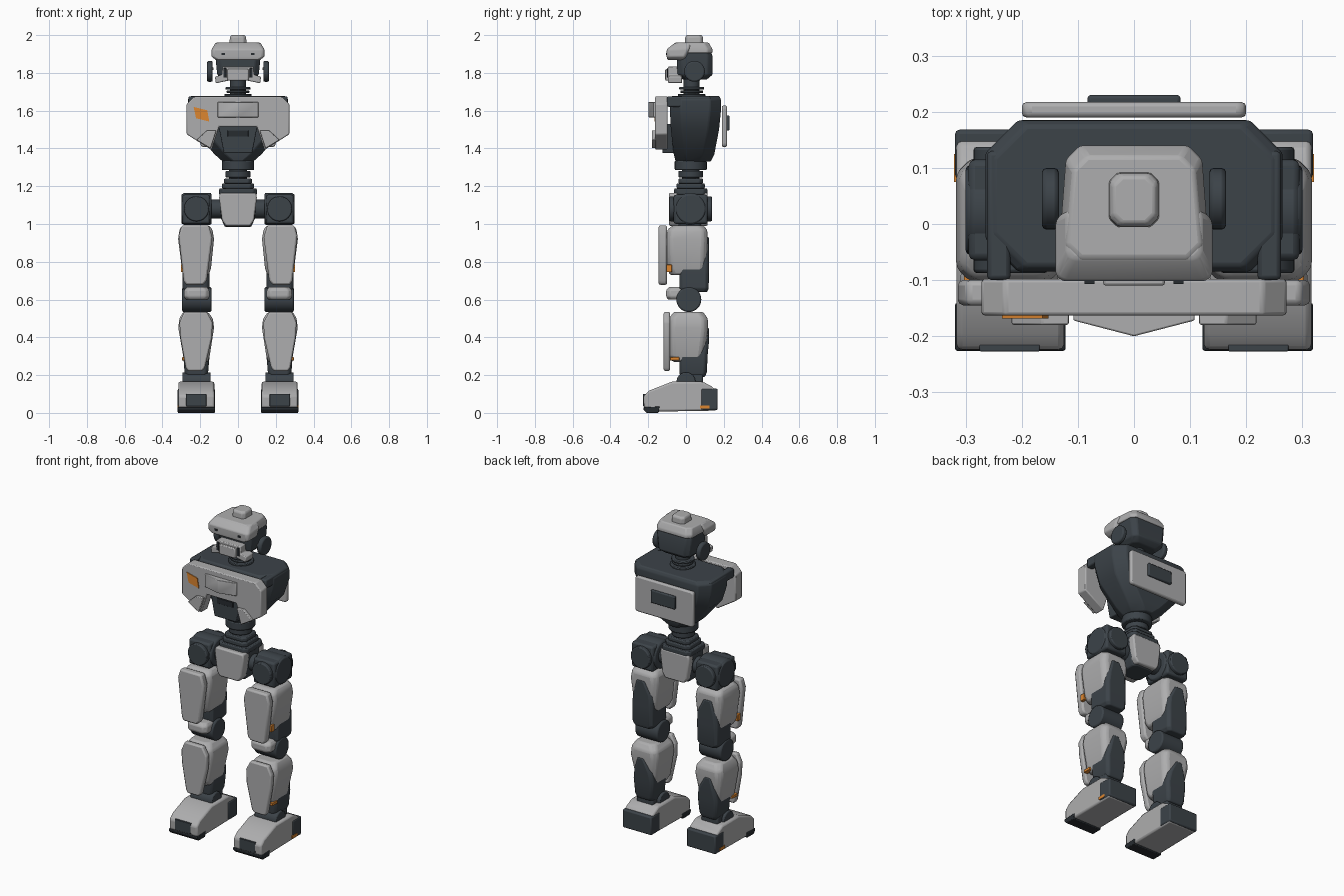
import bpy, bmesh, math
from mathutils import Matrix, Vector


def material(name, rgb):
    m = bpy.data.materials.new(name)
    m.diffuse_color = (*rgb, 1)
    return m


LIGHT = material("light grey", (0.42, 0.42, 0.425))
DARK = material("dark slate", (0.045, 0.056, 0.066))
BLACK = material("near black", (0.02, 0.025, 0.03))
ORANGE = material("orange", (0.72, 0.24, 0.03))


def finish(name, bm, mat, bevel=0.0, mirror=False):
    bmesh.ops.recalc_face_normals(bm, faces=bm.faces)
    me = bpy.data.meshes.new(name)
    bm.to_mesh(me)
    bm.free()
    me.materials.append(mat)
    ob = bpy.data.objects.new(name, me)
    bpy.context.collection.objects.link(ob)
    bpy.ops.object.select_all(action='DESELECT')
    ob.select_set(True)
    bpy.context.view_layer.objects.active = ob
    bpy.ops.object.shade_smooth_by_angle(angle=math.radians(30))
    if bevel:
        b = ob.modifiers.new("bevel", 'BEVEL')
        b.width, b.segments, b.limit_method = bevel, 2, 'ANGLE'
        b.angle_limit = math.radians(25)
    if mirror:
        ob.modifiers.new("mirror", 'MIRROR')
    return ob


def loft(name, levels, mat, chamfer=0.02, bevel=0.006, mirror=False, back=1.0):
    """Stack of chamfered rectangles (z, x0, x1, y0, y1); back narrows the rear."""
    bm = bmesh.new()
    rings = []
    for z, x0, x1, y0, y1 in levels:
        c = chamfer
        pts = [(x0 + c, y0), (x1 - c, y0), (x1, y0 + c), (x1 * back, y1 - c),
               (x1 * back - c, y1), (x0 * back + c, y1), (x0 * back, y1 - c), (x0, y0 + c)]
        rings.append([bm.verts.new((x, y, z)) for x, y in pts])
    for a, b in zip(rings, rings[1:]):
        for i in range(8):
            j = (i + 1) % 8
            bm.faces.new((a[i], a[j], b[j], b[i]))
    bm.faces.new(rings[0])
    bm.faces.new(rings[-1])
    return finish(name, bm, mat, bevel, mirror)


def prism(name, axis, pts, a, b, mat, bevel=0.005, mirror=False):
    """Outline extruded along x (points y,z), y (points x,z) or z (points x,y)."""
    bm = bmesh.new()
    put = {'x': lambda p, t: (t, p[0], p[1]), 'y': lambda p, t: (p[0], t, p[1]),
           'z': lambda p, t: (p[0], p[1], t)}[axis]
    r0 = [bm.verts.new(put(p, a)) for p in pts]
    r1 = [bm.verts.new(put(p, b)) for p in pts]
    for i in range(len(pts)):
        j = (i + 1) % len(pts)
        bm.faces.new((r0[i], r0[j], r1[j], r1[i]))
    bm.faces.new(r0)
    bm.faces.new(r1)
    return finish(name, bm, mat, bevel, mirror)


def box(name, x0, x1, y0, y1, z0, z1, mat, bevel=0.005, mirror=False):
    return prism(name, 'z', [(x0, y0), (x1, y0), (x1, y1), (x0, y1)], z0, z1, mat, bevel, mirror)


def drum(name, axis, centre, r, length, mat, bevel=0.006, mirror=False):
    bm = bmesh.new()
    rot = {'x': Matrix.Rotation(math.pi / 2, 4, 'Y'), 'y': Matrix.Rotation(math.pi / 2, 4, 'X'),
           'z': Matrix()}[axis]
    bmesh.ops.create_cone(bm, cap_ends=True, segments=32, radius1=r, radius2=r, depth=length,
                          matrix=Matrix.Translation(Vector(centre)) @ rot)
    return finish(name, bm, mat, bevel, mirror)


def sym(half):
    """Complete a right-hand outline with its left-hand reflection."""
    return half + [(-x, z) for x, z in reversed(half)]


# Head
loft("head_core", [(1.765, -.085, .085, -.02, .11), (1.79, -.11, .11, -.045, .14),
                   (1.89, -.12, .12, -.05, .14), (1.93, -.115, .115, -.05, .125)], DARK, .025)
loft("head_cap", [(1.905, -.135, .135, -.09, .14), (1.925, -.135, .135, -.088, .14),
                  (1.96, -.12, .12, -.06, .12)], LIGHT, .025, back=.9)
loft("brow", [(1.868, -.115, .115, -.098, -.01), (1.885, -.14, .14, -.102, .0),
              (1.925, -.14, .14, -.102, .02), (1.957, -.12, .12, -.062, .03)], LIGHT, .012)
loft("crown_knob", [(1.95, -.045, .045, -.006, .092), (1.99, -.043, .043, -.004, .09),
                    (2.0, -.036, .036, .003, .083)], LIGHT, .015, .004)
box("brow_sensor", .07, .088, -.107, -.10, 1.895, 1.906, BLACK, 0, True)
prism("jaw", 'y', sym([(.082, 1.835), (.085, 1.79), (.122, 1.78), (.118, 1.745), (.045, 1.76)]),
      -.095, -.02, LIGHT)
box("mouth_plate", -.055, .055, -.11, -.085, 1.76, 1.82, LIGHT)
box("jaw_slit", .062, .078, -.1, -.09, 1.775, 1.825, BLACK, .002, True)
drum("ear_disc", 'x', (.149, .045, 1.808), .055, .03, DARK, .008, True)
box("ear_stud", .13, .155, -.004, .009, 1.815, 1.83, LIGHT, .002, True)
box("ear_light", .15, .161, .0, .01, 1.80, 1.815, ORANGE, 0, True)

# Neck
drum("neck", 'z', (0, .03, 1.72), .042, .13, DARK)
for i, (z, r) in enumerate([(1.682, .072), (1.70, .06), (1.718, .066)]):
    drum(f"neck_ring_{i}", 'z', (0, .03, z), r, .014, DARK, .004)

# Torso
loft("chest_core", [(1.33, -.08, .08, -.055, .13), (1.37, -.125, .125, -.065, .15),
                    (1.50, -.235, .235, -.08, .175), (1.60, -.265, .265, -.085, .185),
                    (1.66, -.265, .265, -.085, .185), (1.678, -.25, .25, -.075, .175)], DARK, .058)
prism("chest_plate", 'y', sym([(.23, 1.676), (.272, 1.635), (.272, 1.475), (.14, 1.392),
                               (.10, 1.515)]), -.163, -.098, LIGHT, .006)
prism("chest_wedge", 'z', [(-.108, -.16), (-.108, -.172), (0, -.2), (.108, -.172), (.108, -.16)],
      1.565, 1.645, LIGHT, .003)
prism("chest_pod", 'y', [(.115, 1.495), (.165, 1.495), (.22, 1.445), (.145, 1.40)],
      -.18, -.155, LIGHT, .004, True)
prism("chest_badge", 'y', [(-.235, 1.62), (-.163, 1.602), (-.152, 1.542), (-.222, 1.56)],
      -.168, -.16, ORANGE, 0)
prism("belly_panel", 'y', sym([(.105, 1.53), (.075, 1.375)]), -.125, -.05, DARK)
box("belly_inset", -.055, .055, -.13, -.122, 1.462, 1.495, BLACK, .002)
box("shoulder_mount", .22, .262, -.10, .13, 1.62, 1.676, DARK, .008, True)
prism("back_plate", 'y', sym([(.19, 1.627), (.2, 1.615), (.2, 1.42), (.19, 1.408)]),
      .19, .217, LIGHT, .008)
box("back_vent", -.083, .083, .21, .23, 1.495, 1.575, DARK, .006)

# Waist
drum("waist_collar", 'z', (0, .025, 1.31), .085, .05, DARK)
drum("waist_post", 'z', (0, .025, 1.25), .047, .12, DARK)
drum("waist_ring", 'z', (0, .025, 1.264), .066, .035, DARK)
for i, (z0, z1, w) in enumerate([(1.215, 1.24, .075), (1.188, 1.215, .085), (1.155, 1.188, .1)]):
    loft(f"waist_step_{i}", [(z0, -w, w, .025 - w * .88, .025 + w * .88),
                             (z1, -w, w, .025 - w * .88, .025 + w * .88)], DARK, .02)

# Pelvis
loft("pelvis_core", [(.985, -.07, .07, -.05, .09), (1.03, -.09, .09, -.06, .10),
                     (1.165, -.096, .096, -.06, .10)], DARK, .02)
pelvis_outline = sym([(.095, 1.165), (.1, 1.14), (.085, 1.02), (.065, .99)])
prism("pelvis_front", 'y', pelvis_outline, -.09, -.03, LIGHT, .008)
prism("pelvis_back", 'y', pelvis_outline, .07, .115, LIGHT, .008)
drum("hip_axle", 'x', (.12, .02, 1.08), .05, .11, DARK, 0, True)

# Hips
drum("hip_drum", 'x', (.217, .022, 1.08), .085, .155, DARK, .01, True)
drum("hip_cap", 'x', (.285, .025, 1.08), .08, .03, DARK, .008, True)
drum("hip_motor", 'y', (.22, .025, 1.08), .066, .225, DARK, .006, True)
box("hip_block", .148, .295, -.065, .115, 1.0, 1.155, DARK, .012, True)

# Thighs
loft("thigh_shell", [(.73, .155, .285, -.085, .08), (.765, .143, .297, -.1, .11),
                     (.92, .127, .317, -.103, .115), (.97, .135, .31, -.098, .112),
                     (.993, .155, .295, -.07, .09)], LIGHT, .025, .01, True)
loft("thigh_core", [(.64, .165, .28, -.03, .112), (.66, .152, .293, -.035, .12),
                    (.78, .15, .295, -.035, .122), (.85, .155, .285, -.03, .122),
                    (.93, .195, .265, -.03, .122)], DARK, .015, .005, True)
prism("thigh_guard", 'y', [(.155, .993), (.298, .993), (.314, .94), (.288, .70), (.275, .678),
                           (.185, .678), (.165, .70), (.136, .93)], -.145, -.1, LIGHT, .01, True)
box("thigh_light", .285, .303, -.104, -.075, .745, .785, ORANGE, .002, True)

# Knees
drum("knee_drum", 'x', (.218, .015, .6), .066, .155, DARK, .008, True)
loft("knee_cap", [(.60, .16, .275, -.095, .0), (.615, .15, .287, -.105, .0),
                  (.65, .152, .285, -.105, .0), (.667, .165, .27, -.09, .0)], LIGHT, .02, .006, True)

# Shins
loft("shin_shell", [(.27, .16, .28, -.07, .07), (.3, .15, .29, -.09, .10),
                    (.45, .127, .316, -.093, .117), (.5, .133, .31, -.09, .115),
                    (.535, .16, .29, -.065, .09)], LIGHT, .025, .01, True)
loft("shin_core", [(.19, .165, .275, -.03, .10), (.215, .158, .283, -.035, .11),
                   (.31, .15, .29, -.035, .115), (.37, .16, .28, -.03, .121),
                   (.45, .2, .26, -.03, .121)], DARK, .015, .005, True)
prism("shin_guard", 'y', [(.165, .535), (.285, .535), (.31, .48), (.305, .40), (.277, .24),
                          (.265, .222), (.19, .222), (.175, .24), (.138, .40), (.135, .48)],
      -.118, -.085, LIGHT, .008, True)
box("shin_light", .27, .296, -.084, -.035, .278, .295, ORANGE, .002, True)

# Feet
drum("ankle_drum", 'x', (.22, .0, .165), .05, .15, DARK, .006, True)
box("ankle_post", .165, .28, -.02, .09, .13, .21, DARK, .01, True)
prism("foot", 'x', [(-.205, .006), (-.223, .03), (-.225, .09), (-.195, .118), (-.075, .165),
                    (.09, .165), (.145, .135), (.16, .1), (.16, .012)],
      .125, .316, LIGHT, .01, True)
prism("heel", 'x', [(.08, .015), (.168, .015), (.168, .128), (.08, .128)],
      .121, .319, DARK, .008, True)
box("toe_plate", .168, .275, -.227, -.215, .035, .1, DARK, .002, True)
prism("toe_sole", 'x', [(-.21, .0), (-.226, .018), (-.226, .03), (-.14, .034), (-.145, .0)],
      .122, .319, BLACK, .004, True)
box("heel_light", .31, .321, .075, .125, .022, .04, ORANGE, 0, True)
